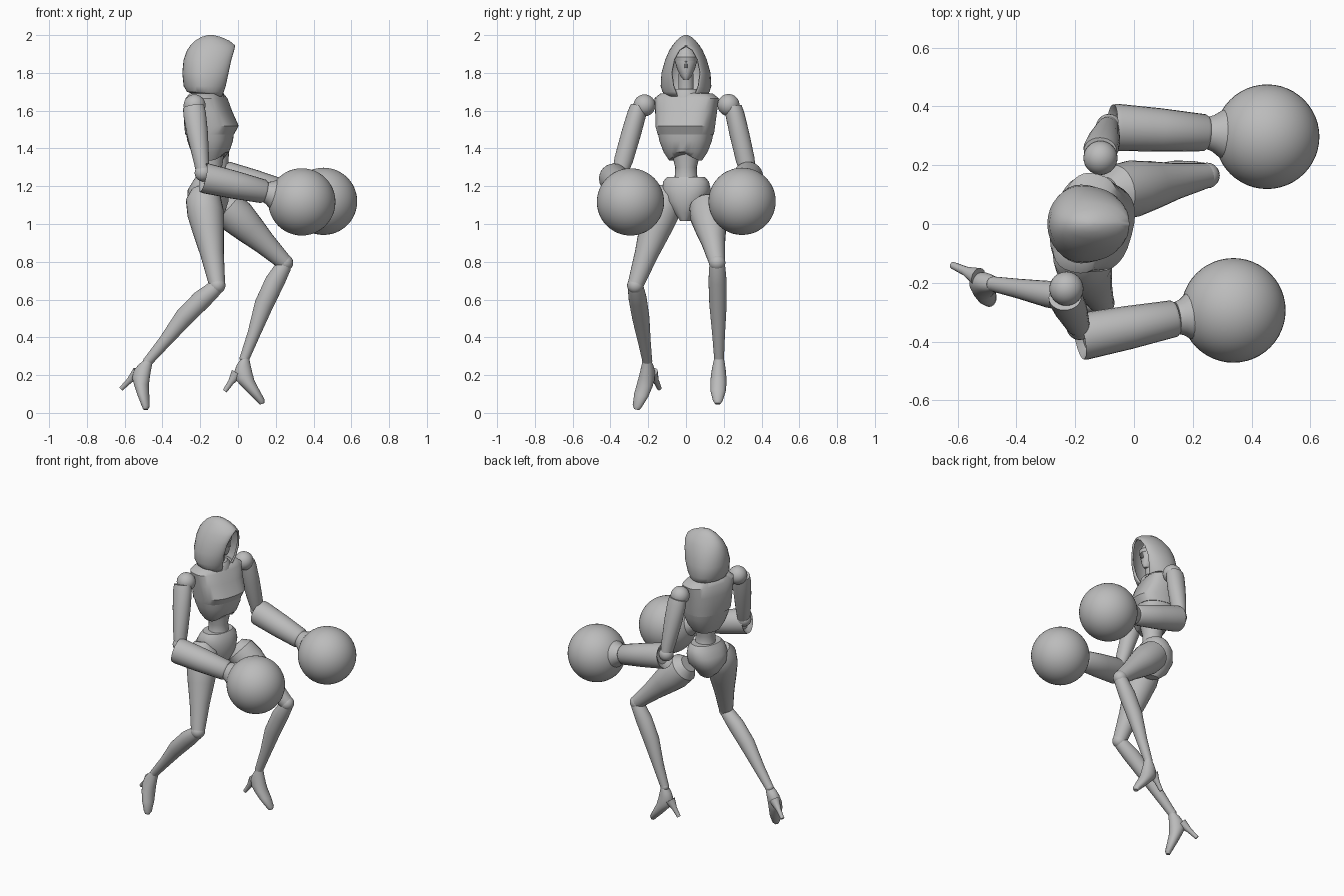
import bpy, bmesh, math
from mathutils import Vector

cube = bpy.data.objects.get("Cube")
if cube:
    bpy.data.objects.remove(cube)

grey = bpy.data.materials.new("plain_grey")
grey.use_nodes = True
COLOR = (0.5, 0.5, 0.5, 1)
grey.diffuse_color = COLOR
grey.node_tree.nodes["Principled BSDF"].inputs["Base Color"].default_value = COLOR
parts = []


def finish(name, bm):
    bmesh.ops.recalc_face_normals(bm, faces=bm.faces)
    mesh = bpy.data.meshes.new(name)
    bm.to_mesh(mesh)
    bm.free()
    mesh.materials.append(grey)
    obj = bpy.data.objects.new(name, mesh)
    bpy.context.collection.objects.link(obj)
    parts.append(obj)
    return obj


def bridge(bm, rings, closed=True):
    n = len(rings[0])
    for lo, hi in zip(rings, rings[1:]):
        for i in range(n if closed else n - 1):
            j = (i + 1) % n
            bm.faces.new((lo[i], lo[j], hi[j], hi[i]))


def shaft(name, a, b, rows, side=(0, 1, 0), power=1.0, n=24, lift=0):
    """Loft along a-b; rows are (t, side radius, front radius, front offset)."""
    a, b = Vector(a), Vector(b)
    d = (b - a).normalized()
    front = Vector(side).cross(d).normalized()
    side = d.cross(front)
    bm = bmesh.new()
    rings = []
    for k, row in enumerate(rows):
        t, rs = row[0], row[1]
        rf = row[2] if len(row) > 2 else rs
        off = row[3] if len(row) > 3 else 0
        ring = []
        for i in range(n):
            ang = math.tau * i / n
            c, s = math.cos(ang), math.sin(ang)
            c = math.copysign(abs(c) ** power, c)
            s = math.copysign(abs(s) ** power, s)
            p = a.lerp(b, t) + front * (rf * c + off) + side * rs * s
            if k == 0 and c > 0:      # arched lower front edge
                p += d * lift * (1 - abs(s))
            ring.append(bm.verts.new(p))
        rings.append(ring)
    bridge(bm, rings)
    bm.faces.new(rings[0])
    bm.faces.new(rings[-1])
    return finish(name, bm)


def ball(name, center, r, scale=(1, 1, 1), seg=32):
    bm = bmesh.new()
    bmesh.ops.create_uvsphere(bm, u_segments=seg, v_segments=seg // 2, radius=r)
    bmesh.ops.scale(bm, vec=scale, verts=bm.verts)
    bmesh.ops.translate(bm, vec=center, verts=bm.verts)
    return finish(name, bm)


# Hood: open U-shaped rows (height, half width, back x, front x, opening half width)
hood_rows = [
    (1.675, .105, -.20, -.085, .045), (1.70, .125, -.27, -.075, .055),
    (1.73, .134, -.288, -.065, .066), (1.80, .130, -.295, -.05, .076),
    (1.87, .110, -.288, -.035, .062), (1.92, .088, -.27, -.02, .035),
    (1.945, .072, -.252, -.015, 0), (1.97, .052, -.228, -.045, 0),
    (1.99, .03, -.195, -.09, 0), (2.0, .008, -.16, -.13, 0)]
bm = bmesh.new()
rings = []
for z, w, xb, xf, gap in hood_rows:
    xc = xb + (xf - xb) * .48
    half = []
    for i in range(9):
        u = math.pi / 2 * i / 8
        half.append((xc + (xf - xc) * math.cos(u), gap + (w - gap) * math.sin(u) ** 1.25))
    for i in range(1, 9):
        u = math.pi / 2 * i / 8
        half.append((xc + (xb - xc) * math.sin(u), w * math.cos(u)))
    pts = half + [(x, -y) for x, y in reversed(half[:-1])]
    rings.append([bm.verts.new((x, y, z)) for x, y in pts])
bridge(bm, rings, closed=False)
bm.faces.new(rings[-1])
bmesh.ops.remove_doubles(bm, verts=bm.verts, dist=.0008)
hood = finish("hood", bm)
wall = hood.modifiers.new("thickness", "SOLIDIFY")
wall.thickness = .012

# Head and neck
shaft("face", (-.125, 0, 0), (-.125, 0, 1),
      [(1.765, .014, .022, .022), (1.785, .03, .045, .01), (1.82, .047, .056),
       (1.86, .058, .062), (1.90, .054, .058), (1.93, .036, .04), (1.945, .012, .015)])
shaft("nose", (-.066, 0, 1.825), (-.066, 0, 1.875), [(0, .009, .012), (1, .004, .004)], n=8)
shaft("mask_brow", (-.125, 0, 0), (-.125, 0, 1),
      [(1.862, .057, .066), (1.885, .06, .068), (1.9, .052, .058)])
shaft("neck", (-.16, 0, 1.64), (-.13, 0, 1.82), [(0, .055), (.3, .04), (1, .038)])

# Torso, turned slightly to its right
turn = (.26, .97, 0)
base, top = (-.155, 0, 0), (-.155, 0, 1)
shaft("chest", base, top,
      [(1.475, .147, .122, .005), (1.52, .155, .137, .015), (1.60, .163, .117, -.004),
       (1.665, .172, .098, -.012), (1.69, .14, .08, -.012), (1.698, .07, .06, -.01)],
      turn, .75, 32)
shaft("ribcage", base, top,
      [(1.335, .085, .075, .01), (1.38, .115, .095, .008), (1.44, .138, .115, .008),
       (1.49, .147, .122, .006)], turn, .8, 32, lift=.05)
shaft("collar", base, top,
      [(1.66, .085, .085), (1.70, .078, .078), (1.715, .06, .065)], turn)
shaft("waist", (-.145, 0, 0), (-.145, 0, 1),
      [(1.2, .085, .075), (1.25, .06, .062), (1.30, .057, .06), (1.37, .075, .072),
       (1.41, .085, .075)])

# Pelvis, left hip forward
shaft("pelvis", (-.15, 0, 0), (-.15, 0, 1),
      [(1.015, .025, .045, .01), (1.06, .06, .085, -.005), (1.12, .115, .108, -.01),
       (1.18, .13, .105, -.008), (1.225, .122, .085), (1.25, .1, .07)], turn, .9, 32)

# Limbs: positions for each side, shared profiles
thigh = [(0, .042), (.1, .048), (.35, .062), (.6, .082), (.82, .097), (1, .092), (1.1, .055)]
shin = [(0, .026), (.25, .034, .034, -.005), (.55, .046, .05, -.016),
        (.8, .048, .052, -.01), (.95, .043), (1, .038)]
foot = [(0, .014, .012), (.07, .026, .02), (.3, .04, .03, -.018), (.5, .043, .038, -.032),
        (.65, .041, .048, -.038), (.82, .036, .046, -.03), (.93, .03, .036, -.015), (1, .025)]
upper_arm = [(0, .04, .035), (.2, .05, .042), (.6, .052, .056), (.9, .05, .06), (1, .045, .056)]
forearm = [(.06, .05), (.02, .066), (0, .077), (.05, .08), (.5, .074), (.97, .063),
           (1, .055)]
cuff = [(0, .055), (.2, .062), (.45, .08), (.7, .088), (1, .09)]

sides = {
    "right": dict(hip=(-.185, -.105, 1.14), knee=(-.11, -.268, .675),
                  ankle=(-.475, -.205, .275), toe=(-.49, -.262, .018),
                  heel_top=(-.53, -.18, .215), heel_tip=(-.618, -.14, .128),
                  foot_side=(.45, .9, 0), shoulder=(-.23, -.22, 1.628),
                  arm_top=(-.235, -.25, 1.62), arm_end=(-.185, -.35, 1.27),
                  elbow=(-.185, -.385, 1.245), wrist=(.145, -.32, 1.17),
                  glove=(.338, -.294, 1.117)),
    "left": dict(hip=(-.06, .11, 1.09), knee=(.248, .165, .795),
                 ankle=(.035, .175, .29), toe=(.128, .168, .048),
                 heel_top=(-.005, .175, .21), heel_tip=(-.07, .175, .115),
                 foot_side=(0, 1, 0), shoulder=(-.114, .225, 1.63),
                 arm_top=(-.115, .25, 1.62), arm_end=(-.085, .33, 1.27),
                 elbow=(-.075, .33, 1.255), wrist=(.25, .31, 1.17),
                 glove=(.453, .297, 1.12)),
}
for s, p in sides.items():
    shaft(s + "_thigh", p["knee"], p["hip"], thigh)
    ball(s + "_knee", p["knee"], .044, seg=20)
    shaft(s + "_shin", p["ankle"], p["knee"], shin)
    ball(s + "_ankle", p["ankle"], .027, seg=16)
    shaft(s + "_foot", p["toe"], p["ankle"], foot, p["foot_side"])
    shaft(s + "_heel", p["heel_tip"], p["heel_top"],
          [(0, .012), (.5, .016), (1, .032)], p["foot_side"], n=12)
    ball(s + "_shoulder", p["shoulder"], .058)
    shaft(s + "_upper_arm", p["arm_end"], p["arm_top"], upper_arm)
    ball(s + "_elbow", p["arm_end"], .045, seg=20)
    shaft(s + "_forearm", p["elbow"], p["wrist"], forearm)
    shaft(s + "_glove_cuff", p["wrist"], Vector(p["wrist"]).lerp(Vector(p["glove"]), .5), cuff)
    ball(s + "_round_glove", p["glove"], .178, seg=48)

# Smooth shading with crisp edges
bpy.ops.object.select_all(action="DESELECT")
for obj in parts:
    obj.select_set(True)
bpy.context.view_layer.objects.active = parts[0]
bpy.ops.object.shade_smooth_by_angle(angle=math.radians(35))
